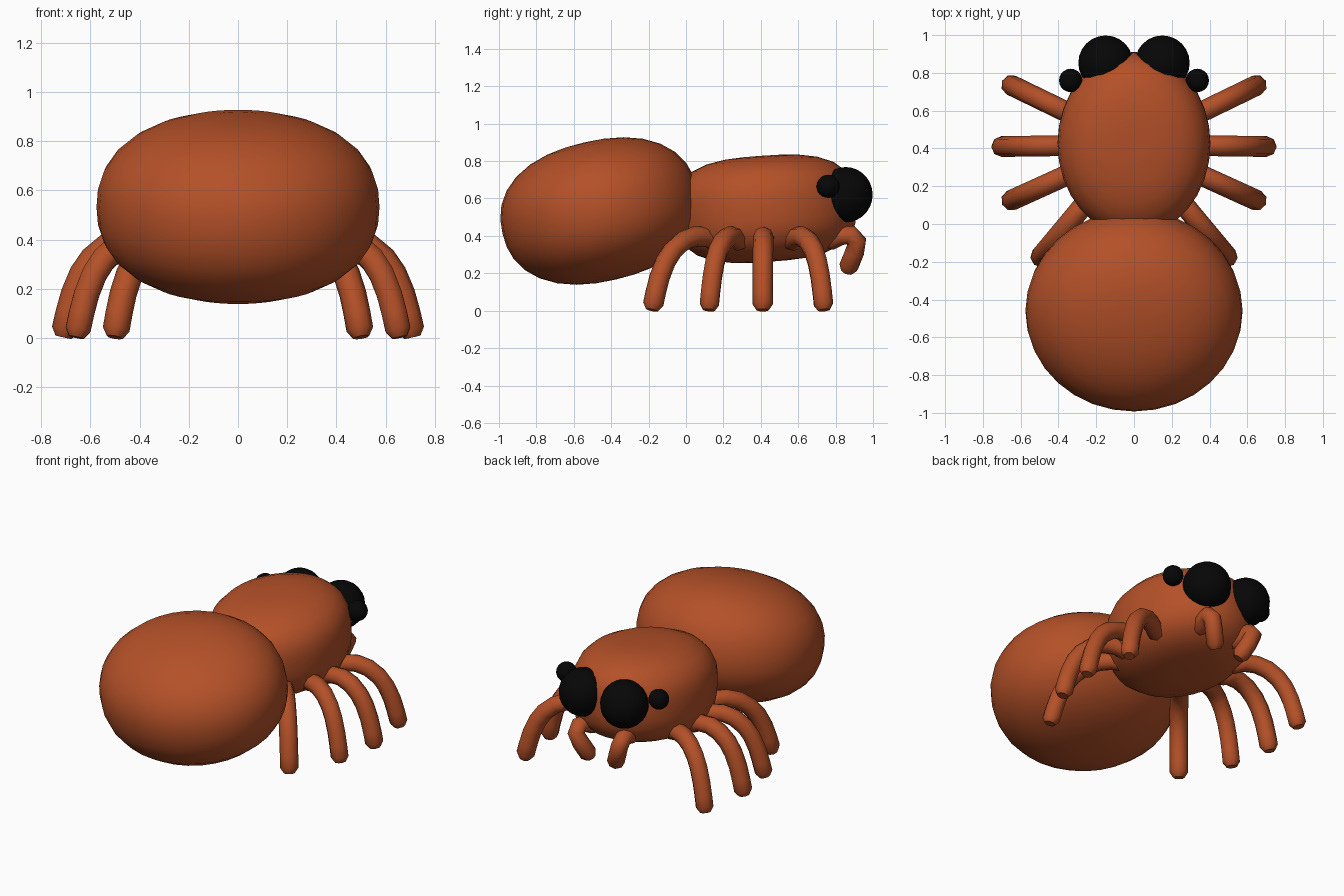
import bpy, math
from mathutils import Vector

if "Cube" in bpy.data.objects:
    bpy.data.objects.remove(bpy.data.objects["Cube"], do_unlink=True)


def material(name, color, rough):
    m = bpy.data.materials.new(name)
    m.use_nodes = True
    m.diffuse_color = (*color, 1)
    bsdf = m.node_tree.nodes["Principled BSDF"]
    bsdf.inputs["Base Color"].default_value = (*color, 1)
    bsdf.inputs["Roughness"].default_value = rough
    return m


RUST = material("rust brown", (0.455, 0.081, 0.021), 0.6)
BLACK = material("eye black", (0.002, 0.002, 0.002), 0.5)


def ellipsoid(name, loc, size, mat, tilt=0, power=2, segs=32, rings=16):
    """Sphere scaled to half-sizes; power above 2 squares off its side profile."""
    bpy.ops.mesh.primitive_uv_sphere_add(segments=segs, ring_count=rings, radius=1)
    ob = bpy.context.object
    ob.name = name
    for v in ob.data.vertices:
        r = math.hypot(v.co.x, v.co.y)
        k = (r ** power + abs(v.co.z) ** power) ** (-1 / power)
        v.co = Vector([c * k * s for c, s in zip(v.co, size)])
    ob.location = loc
    ob.rotation_euler.x = math.radians(tilt)
    ob.data.materials.append(mat)
    bpy.ops.object.shade_smooth()


def tube(name, path, radius):
    """Limb along a smooth path, with both ends narrowed to a blunt tip."""
    cu = bpy.data.curves.new(name, "CURVE")
    cu.dimensions = "3D"
    cu.bevel_depth = radius
    cu.bevel_resolution = 2
    cu.use_fill_caps = True
    pts = [Vector(p) for p in path]
    first = pts[0] + (pts[0] - pts[1]).normalized() * radius * 0.6
    last = pts[-1] + (pts[-1] - pts[-2]).normalized() * radius * 0.6
    pts = [first] + pts + [last]
    sp = cu.splines.new("POLY")
    sp.points.add(len(pts) - 1)
    for i, (p, co) in enumerate(zip(sp.points, pts)):
        p.co = (*co, 1)
        p.radius = 0.6 if i in (0, len(pts) - 1) else 1
    ob = bpy.data.objects.new(name, cu)
    bpy.context.collection.objects.link(ob)
    bpy.ops.object.select_all(action="DESELECT")
    bpy.context.view_layer.objects.active = ob
    ob.select_set(True)
    bpy.ops.object.convert(target="MESH")
    ob = bpy.context.object
    ob.data.materials.append(RUST)
    bpy.ops.object.shade_smooth_by_angle(angle=math.radians(50))


# Body: tilted plump abdomen and a flatter-topped head section
ellipsoid("abdomen", (0, -0.46, 0.533), (0.575, 0.535, 0.376), RUST, tilt=13, power=2.3)
ellipsoid("head", (0, 0.425, 0.545), (0.405, 0.485, 0.284), RUST, tilt=4, power=2.9)

# Leg arch: fraction of the way from root to tip, and height
ARCH = [(0, 0.37), (0.16, 0.395), (0.36, 0.395), (0.54, 0.37), (0.7, 0.32), (0.81, 0.26),
        (0.9, 0.18), (0.96, 0.1), (1, 0.035)]
HUB = Vector((0, 0.42, 0))
TIPS = {"front": (0.65, 0.735), "middle": (0.702, 0.41),
        "rear_middle": (0.65, 0.125), "rear": (0.495, -0.175)}
PALP = [(0.13, 0.77, 0.375), (0.15, 0.825, 0.402), (0.16, 0.88, 0.405), (0.158, 0.913, 0.37),
        (0.135, 0.9, 0.31), (0.1, 0.87, 0.235)]

for side, s in (("left", 1), ("right", -1)):
    # Walking legs radiating from the middle of the head section
    for leg, tip in TIPS.items():
        end = Vector((s * tip[0], tip[1], 0))
        root = HUB + (end - HUB).normalized() * 0.33
        path = []
        for f, z in ARCH:
            p = root.lerp(end, f)
            path.append((p.x, p.y, z))
        tube(f"{leg}_leg_{side}", path, 0.055)
    # Short hooked feelers under the eyes
    tube(f"feeler_{side}", [(s * x, y, z) for x, y, z in PALP], 0.053)
    # Large and small eyes
    ellipsoid(f"large_eye_{side}", (s * 0.15, 0.853, 0.62), (0.145, 0.145, 0.148), BLACK,
              segs=24, rings=14)
    ellipsoid(f"small_eye_{side}", (s * 0.335, 0.76, 0.665), (0.062,) * 3, BLACK,
              segs=20, rings=12)
